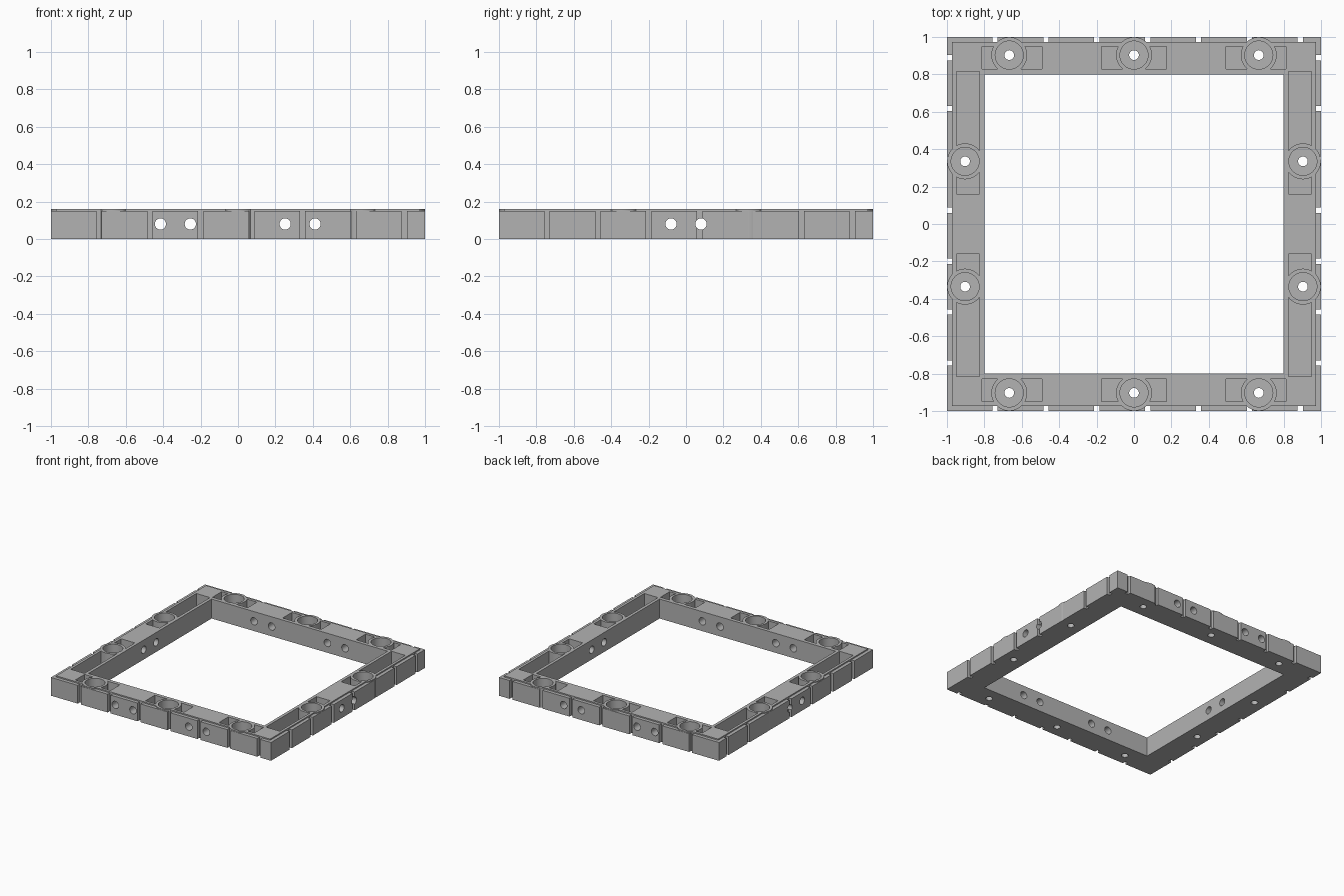
import bpy
import bmesh
import math
from mathutils import Matrix

if "Cube" in bpy.data.objects:
    bpy.data.objects.remove(bpy.data.objects["Cube"])

HEIGHT, LIP, FLOOR = 0.16, 0.15, 0.025
BOSS_R, RECESS_R, BORE_R, SIDE_R = 0.096, 0.075, 0.026, 0.03
ROW = 0.903
boss_spots = [(x, s * ROW) for x in (-0.667, 0, 0.667) for s in (-1, 1)]
boss_spots += [(s * ROW, y) for y in (-0.335, 0.335) for s in (-1, 1)]


def box(bm, x0, x1, y0, y1, z0, z1):
    m = Matrix.Translation(((x0 + x1) / 2, (y0 + y1) / 2, (z0 + z1) / 2))
    m = m @ Matrix.Diagonal((x1 - x0, y1 - y0, z1 - z0, 1))
    bmesh.ops.create_cube(bm, size=1, matrix=m)


def rod(bm, centre, radius, length, axis="Z", sides=48):
    m = Matrix.Translation(centre)
    if axis != "Z":
        m = m @ Matrix.Rotation(math.pi / 2, 4, "Y" if axis == "X" else "X")
    bmesh.ops.create_cone(bm, cap_ends=True, segments=sides, radius1=radius,
                          radius2=radius, depth=length, matrix=m)


def make(name, build):
    mesh = bpy.data.meshes.new(name)
    bm = bmesh.new()
    build(bm)
    bm.to_mesh(mesh)
    bm.free()
    obj = bpy.data.objects.new(name, mesh)
    bpy.context.collection.objects.link(obj)
    return obj


def combine(target, name, build, operation="DIFFERENCE"):
    tool = make(name, build)
    tool.hide_render = True
    mod = target.modifiers.new(name, "BOOLEAN")
    mod.object, mod.operation, mod.solver = tool, operation, "EXACT"
    bpy.context.view_layer.objects.active = target
    bpy.ops.object.modifier_apply(modifier=mod.name)
    bpy.data.objects.remove(tool)


# Square frame with a slightly lower outer lip
frame = make("frame", lambda bm: box(bm, -1, 1, -1, 1, 0, LIP))
combine(frame, "raised_top", lambda bm: box(bm, -0.972, 0.972, -0.972, 0.972, 0.05, HEIGHT), "UNION")
combine(frame, "opening", lambda bm: box(bm, -0.8, 0.8, -0.8, 0.8, -1, 1))


# Vertical grooves around the outer walls
def grooves(bm):
    for k in range(7):
        c = -0.743 + 0.272 * k
        for a, b in ((-1.1, -0.972), (0.972, 1.1)):
            box(bm, c - 0.014, c + 0.014, a, b, -1, 1)
            box(bm, a, b, c - 0.014, c + 0.014, -1, 1)


combine(frame, "grooves", grooves)


# Pockets sunk into the top beside each boss
def pockets(bm):
    for a, b in ((-0.95, -0.83), (0.83, 0.95)):
        for x0, x1 in ((-0.813, -0.493), (-0.175, 0.175), (0.493, 0.813)):
            box(bm, x0, x1, a, b, FLOOR, 1)
    for a, b in ((-0.95, -0.825), (0.825, 0.95)):
        for y0, y1 in ((-0.815, -0.16), (0.16, 0.815)):
            box(bm, a, b, y0, y1, FLOOR, 1)


combine(frame, "pockets", pockets)


# Round bosses, their recesses and the bores through the base
def rods_at_bosses(radius, z0, z1, sides):
    def build(bm):
        for x, y in boss_spots:
            rod(bm, (x, y, (z0 + z1) / 2), radius, z1 - z0, sides=sides)
    return build


combine(frame, "bosses", rods_at_bosses(BOSS_R, 0, HEIGHT, 64), "UNION")
combine(frame, "recesses", rods_at_bosses(RECESS_R, 0.06, 1, 64))
combine(frame, "bores", rods_at_bosses(BORE_R, -1, 1, 32))

# Horizontal holes through the walls
combine(frame, "front_holes", lambda bm: [
    rod(bm, (x, 0, 0.08), SIDE_R, 3, "Y", 32) for x in (-0.415, -0.255, 0.252, 0.412)])
combine(frame, "side_holes", lambda bm: [
    rod(bm, (0, y, 0.08), SIDE_R, 3, "X", 32) for y in (-0.08, 0.08)])

# Single grey material
grey = bpy.data.materials.new("plain_grey")
grey.use_nodes = True
colour = (0.45, 0.45, 0.45, 1)
grey.diffuse_color = colour
grey.node_tree.nodes["Principled BSDF"].inputs["Base Color"].default_value = colour
frame.data.materials.clear()
frame.data.materials.append(grey)
for face in frame.data.polygons:
    face.material_index = 0

bpy.ops.object.select_all(action="DESELECT")
frame.select_set(True)
bpy.context.view_layer.objects.active = frame
bpy.ops.object.shade_smooth_by_angle(angle=math.radians(30))
